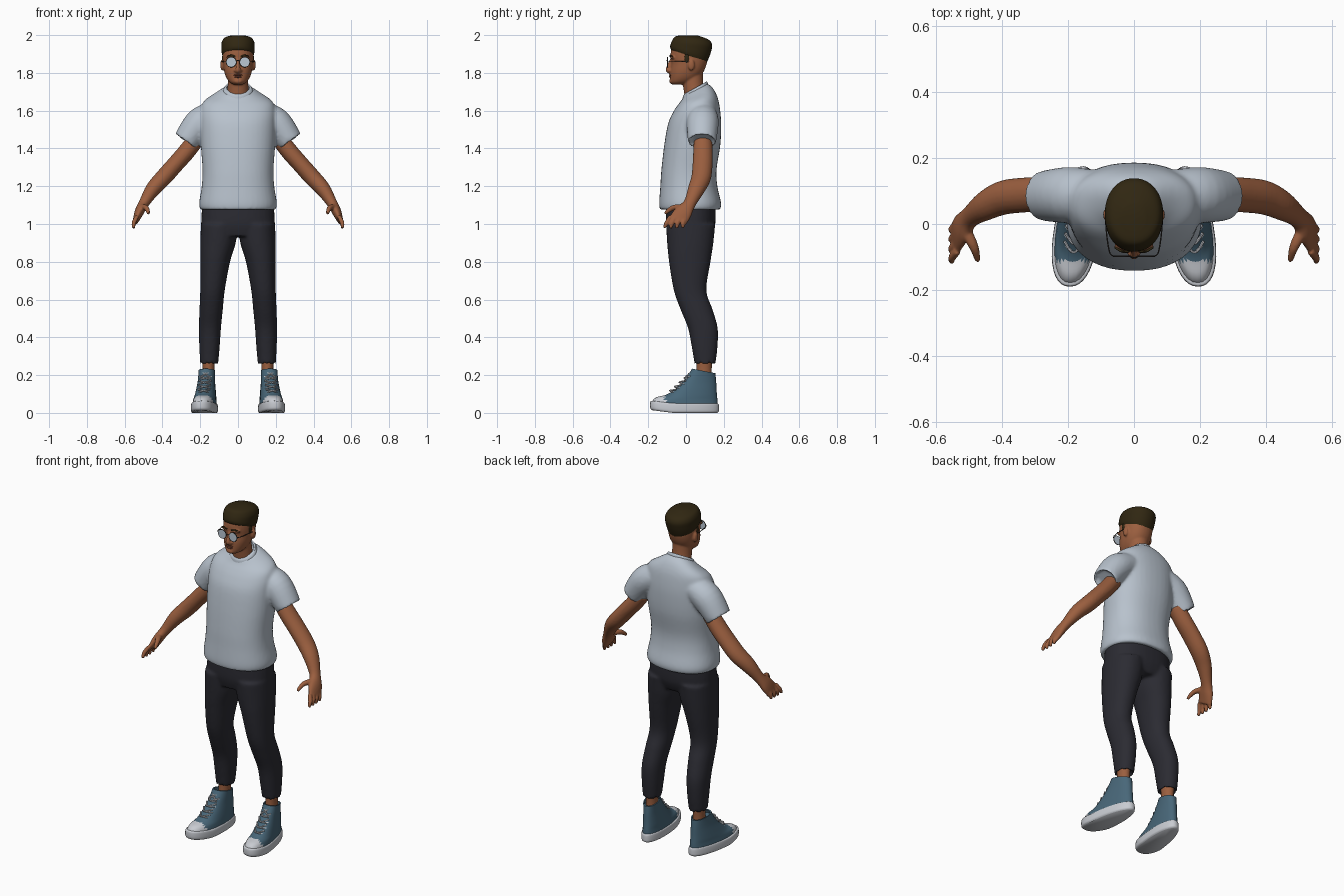
import bpy, bmesh, math
from mathutils import Vector

if "Cube" in bpy.data.objects:
    bpy.data.objects.remove(bpy.data.objects["Cube"])


def material(name, r, g, b):
    m = bpy.data.materials.new(name)
    m.use_nodes = True
    m.diffuse_color = (r, g, b, 1)
    bsdf = m.node_tree.nodes["Principled BSDF"]
    bsdf.inputs["Base Color"].default_value = (r, g, b, 1)
    bsdf.inputs["Roughness"].default_value = 0.8
    return m


skin = material("warm brown skin", .33, .115, .05)
lip_tone = material("dark skin", .2, .06, .035)
hair_brown = material("dark brown hair", .03, .02, .006)
cloth = material("pale grey cloth", .48, .54, .61)
denim = material("charcoal cloth", .024, .024, .032)
canvas = material("teal canvas", .065, .135, .19)
rubber = material("white rubber", .58, .6, .64)
glass = material("pale lens", .5, .58, .66)
metal = material("dark frame", .03, .025, .022)


def spline(rows, steps=5):
    """Smooth in-between rows through the given ones."""
    out = []
    for i in range(len(rows) - 1):
        a, b, c, d = (rows[max(i - 1, 0)], rows[i], rows[i + 1], rows[min(i + 2, len(rows) - 1)])
        for k in range(steps):
            t = k / steps
            out.append([.5 * (2 * q + (r - p) * t + (2 * p - 5 * q + 4 * r - s) * t * t
                              + (3 * q - p - 3 * r + s) * t ** 3) for p, q, r, s in zip(a, b, c, d)])
    return out + [list(rows[-1])]


def skin_rings(bm, rings, lip):
    """Join rings of points into a closed skin, with a hollow rim at the end if asked."""
    if lip:
        mid = sum(rings[-1], Vector()) / len(rings[-1])
        back = (sum(rings[-2], Vector()) / len(rings[-2]) - mid).normalized() * .02
        inner = [mid + (p - mid) * .86 for p in rings[-1]]
        rings = rings + [inner, [p + back for p in inner]]
    loops = [[bm.verts.new(p) for p in ring] for ring in rings]
    n = len(loops[0])
    for a, b in zip(loops, loops[1:]):
        for i in range(n):
            bm.faces.new((a[i], a[(i + 1) % n], b[(i + 1) % n], b[i]))
    bm.faces.new(loops[0][::-1])
    bm.faces.new(loops[-1])


def stack(bm, rows, sides=32, power=1.0, lip=False, taper=0):
    """Level rings given as x0, x1, y0, y1, z, tilt."""
    rings = []
    for x0, x1, y0, y1, z, tilt in spline(rows):
        ring = []
        for i in range(sides):
            a = math.tau * i / sides
            u, v = (math.copysign(abs(f) ** power, f) for f in (math.cos(a), math.sin(a)))
            ring.append(Vector(((x0 + x1) / 2 + (x1 - x0) / 2 * u * (1 - taper * v),
                                (y0 + y1) / 2 + (y1 - y0) / 2 * v, z + tilt * v)))
        rings.append(ring)
    skin_rings(bm, rings, lip)


def limb(bm, rows, sides=16, lip=False, flip=1):
    """Rings square to a path, given as x, y, z and two radii."""
    rows = [(r[0] * flip, *r[1:]) for r in spline(rows)]
    pts = [Vector(r[:3]) for r in rows]
    rings = []
    for i, r in enumerate(rows):
        t = (pts[min(i + 1, len(pts) - 1)] - pts[max(i - 1, 0)]).normalized()
        u = t.cross(Vector((0, 0, 1) if abs(t.y) > .9 else (0, 1, 0))).normalized()
        v = u.cross(t)
        rings.append([pts[i] + u * r[3] * math.cos(math.tau * k / sides)
                      + v * r[4] * math.sin(math.tau * k / sides) for k in range(sides)])
    skin_rings(bm, rings, lip)


def ball(bm, place, size):
    made = bmesh.ops.create_uvsphere(bm, u_segments=16, v_segments=10, radius=1)["verts"]
    for v in made:
        v.co = Vector(place) + Vector(v.co[i] * size[i] for i in range(3))


def finish(name, bm, mats, voxel=0, rule=None, pair=False):
    """Turn the mesh into an object, or into a left and right pair."""
    for side in (("left_", "right_") if pair else ("",)):
        if side == "right_":
            bmesh.ops.scale(bm, vec=(-1, 1, 1), verts=bm.verts)
        bmesh.ops.recalc_face_normals(bm, faces=bm.faces)
        me = bpy.data.meshes.new(side + name)
        bm.to_mesh(me)
        ob = bpy.data.objects.new(side + name, me)
        bpy.context.collection.objects.link(ob)
        for m in mats:
            me.materials.append(m)
        if rule:
            for p in me.polygons:
                p.material_index = rule(p.center)
        bpy.ops.object.select_all(action="DESELECT")
        ob.select_set(True)
        bpy.context.view_layer.objects.active = ob
        bpy.ops.object.shade_smooth_by_angle(angle=math.radians(50))
        if voxel:
            mod = ob.modifiers.new("fuse", "REMESH")
            mod.mode, mod.voxel_size, mod.use_smooth_shade = "VOXEL", voxel, True
            mod = ob.modifiers.new("soften", "SMOOTH")
            mod.factor, mod.iterations = .5, 5
    bm.free()


def level(*rows):
    """Rows centred on x = 0: half width, y0, y1, z, tilt."""
    return [(-w, w, *rest) for w, *rest in rows]


# Shirt: body and both sleeves fused
bm = bmesh.new()
stack(bm, level((.075, -.01, .115, 1.712, .032), (.12, -.02, .145, 1.688, .028), (.18, -.042, .168, 1.65, .018),
                (.198, -.068, .18, 1.6, .008), (.2, -.095, .186, 1.53, 0), (.197, -.115, .182, 1.42, 0),
                (.188, -.13, .162, 1.29, 0), (.192, -.136, .166, 1.2, 0), (.206, -.142, .186, 1.11, 0),
                (.2, -.138, .18, 1.075, 0)), 40, .88, True)
for s in (1, -1):
    limb(bm, [(.12, .09, 1.58, .07, .075), (.2, .088, 1.535, .082, .085), (.278, .085, 1.435, .069, .075)],
         24, True, s)
finish("shirt", bm, [cloth], .009)

bm = bmesh.new()
stack(bm, level((.082, -.018, .12, 1.695, .032), (.077, -.015, .116, 1.712, .033), (.07, -.008, .11, 1.722, .033)),
      lip=True)
finish("shirt_collar", bm, [cloth])

# Trousers: hips and both legs fused
bm = bmesh.new()
stack(bm, level((.19, -.105, .157, 1.1, 0), (.195, -.106, .155, 1.0, 0), (.185, -.09, .13, .935, 0)), power=.85)
for s in (1, -1):
    rows = [(.0, .196, -.106, .155, 1.0, 0), (.012, .2, -.1, .145, .9, 0), (.042, .2, -.09, .13, .8, 0),
            (.07, .2, -.065, .108, .65, 0), (.08, .204, -.03, .14, .55, 0), (.09, .207, .01, .168, .45, 0),
            (.097, .205, .03, .167, .35, 0), (.105, .2, .045, .156, .258, 0)]
    stack(bm, [(r[0] * s, r[1] * s, *r[2:]) for r in rows], 28, .92, True)
finish("trousers", bm, [denim], .009)

# Arms with hands
bm = bmesh.new()
limb(bm, [(.22, .09, 1.45, .045, .048), (.275, .09, 1.38, .046, .052), (.33, .088, 1.318, .045, .053),
          (.395, .08, 1.245, .045, .052), (.45, .055, 1.185, .04, .045), (.498, .02, 1.11, .028, .033),
          (.522, -.012, 1.065, .025, .047), (.54, -.042, 1.02, .016, .05)], 20)
for i in range(4):
    y = -.004 - .026 * i
    limb(bm, [(.535, y, 1.04, .012, .012), (.552, y - .012 - .003 * i, 1.005, .012, .012),
              (.552, y - .012 - .007 * i, .975 + .003 * abs(i - 1.5), .008, .008)], 10)
limb(bm, [(.51, -.02, 1.09, .016, .018), (.485, -.07, 1.085, .014, .015), (.473, -.112, 1.055, .009, .009)], 10)
finish("arm", bm, [skin], .005, pair=True)

# Ankles
bm = bmesh.new()
limb(bm, [(.156, .098, .3, .035, .042), (.156, .096, .23, .031, .04), (.156, .095, .17, .033, .042)])
finish("ankle", bm, [skin], pair=True)


def splay(bm):
    """Turn the foot outwards and lift its toe."""
    for v in bm.verts:
        v.co.x += .155 + (.17 - v.co.y) * .11
        v.co.z += .13 * max(0, -.07 - v.co.y)


# Shoes: canvas upper with rubber toe, sole, laces
bm = bmesh.new()
stack(bm, level((.061, -.18, .168, .03, 0), (.06, -.178, .167, .05, 0), (.057, -.155, .166, .072, 0),
                (.054, -.105, .164, .092, 0), (.05, -.065, .162, .12, 0), (.045, -.022, .16, .16, 0),
                (.043, .014, .157, .2, -.006), (.043, .032, .155, .222, -.012)), 32, .9, True, .12)
splay(bm)
finish("shoe_upper", bm, [canvas, rubber], rule=lambda c: int(c.y < -.112), pair=True)

bm = bmesh.new()
stack(bm, level((.06, -.18, .165, 0, 0), (.066, -.188, .174, .008, 0), (.067, -.19, .175, .025, 0),
                (.065, -.188, .173, .045, 0), (.06, -.18, .167, .05, 0)), 40, .88, taper=.14)
splay(bm)
finish("shoe_sole", bm, [rubber], pair=True)

bm = bmesh.new()
for i in range(5):
    y, z = -.082 + .025 * i, .112 + .023 * i
    for s in (1, -1):
        limb(bm, [(-.032, y + .026, z - .006, .004, .004), (0, y - .004, z + .004, .004, .004),
                  (.032, y + .03, z + .012, .004, .004)], 6, flip=s)
for s in (1, -1):
    limb(bm, [(0, .014, .2, .004, .004), (.02, .002, .195, .004, .004), (.027, .008, .17, .003, .003)], 6, flip=s)
splay(bm)
finish("shoe_laces", bm, [rubber], pair=True)

# Head: skull, neck, nose, brow and ears fused
bm = bmesh.new()
limb(bm, [(0, .055, 1.65, .062, .058), (0, .042, 1.71, .056, .054), (0, .035, 1.77, .054, .055),
          (0, .035, 1.84, .055, .055)], 24)
stack(bm, level((.022, -.072, -.01, 1.738, 0), (.044, -.083, .03, 1.75, 0), (.062, -.084, .068, 1.775, 0),
                (.074, -.083, .095, 1.81, 0), (.079, -.078, .11, 1.85, 0), (.081, -.082, .115, 1.89, 0),
                (.078, -.076, .115, 1.93, 0), (.06, -.05, .1, 1.97, 0)), power=.92)
limb(bm, [(0, -.074, 1.875, .009, .009), (0, -.088, 1.842, .01, .011), (0, -.096, 1.815, .014, .012),
          (0, -.084, 1.804, .014, .01)], 12)
for s in (1, -1):
    ball(bm, (.013 * s, -.086, 1.812), (.009, .01, .008))
    ball(bm, (.034 * s, -.069, 1.882), (.028, .014, .009))
    ball(bm, (.084 * s, .028, 1.842), (.01, .018, .03))
ball(bm, (0, -.076, 1.756), (.024, .013, .014))
finish("head", bm, [skin], .005)

bm = bmesh.new()
ball(bm, (0, -.083, 1.788), (.024, .008, .004))
ball(bm, (0, -.082, 1.779), (.02, .009, .005))
finish("lips", bm, [lip_tone])

# Hair, sideburns and eyebrows
bm = bmesh.new()
stack(bm, level((.08, -.078, .11, 1.888, -.033), (.086, -.083, .121, 1.905, -.026), (.088, -.083, .133, 1.93, -.016),
                (.087, -.074, .138, 1.96, -.01), (.072, -.056, .118, 1.985, -.008), (.035, -.02, .06, 1.999, 0)),
      power=.94)
for s in (1, -1):
    ball(bm, (.077 * s, .005, 1.878), (.007, .014, .028))
finish("hair", bm, [hair_brown])

bm = bmesh.new()
limb(bm, [(.014, -.084, 1.886, .004, .003), (.036, -.083, 1.892, .005, .004), (.058, -.071, 1.887, .002, .003)], 8)
finish("eyebrow", bm, [hair_brown], pair=True)

# Glasses: lens, round rim with temple arm, bridge
bm = bmesh.new()
limb(bm, [(.036, -.096, 1.857, .025, .025), (.036, -.1, 1.857, .025, .025)], 24)
finish("lens", bm, [glass], pair=True)

bm = bmesh.new()
ring = [(.036 + .026 * math.cos(a), -.098, 1.857 + .026 * math.sin(a)) for a in
        (math.tau * i / 12 for i in range(13))]
limb(bm, [(*p, .0022, .0022) for p in ring], 6)
limb(bm, [(.061, -.098, 1.862, .002, .002), (.074, -.085, 1.862, .002, .002), (.083, -.03, 1.861, .002, .002),
          (.087, .03, 1.858, .002, .002)], 6)
finish("glasses_rim", bm, [metal], pair=True)

bm = bmesh.new()
limb(bm, [(-.011, -.099, 1.862, .002, .002), (0, -.102, 1.866, .002, .002), (.011, -.099, 1.862, .002, .002)], 6)
finish("glasses_bridge", bm, [metal])
